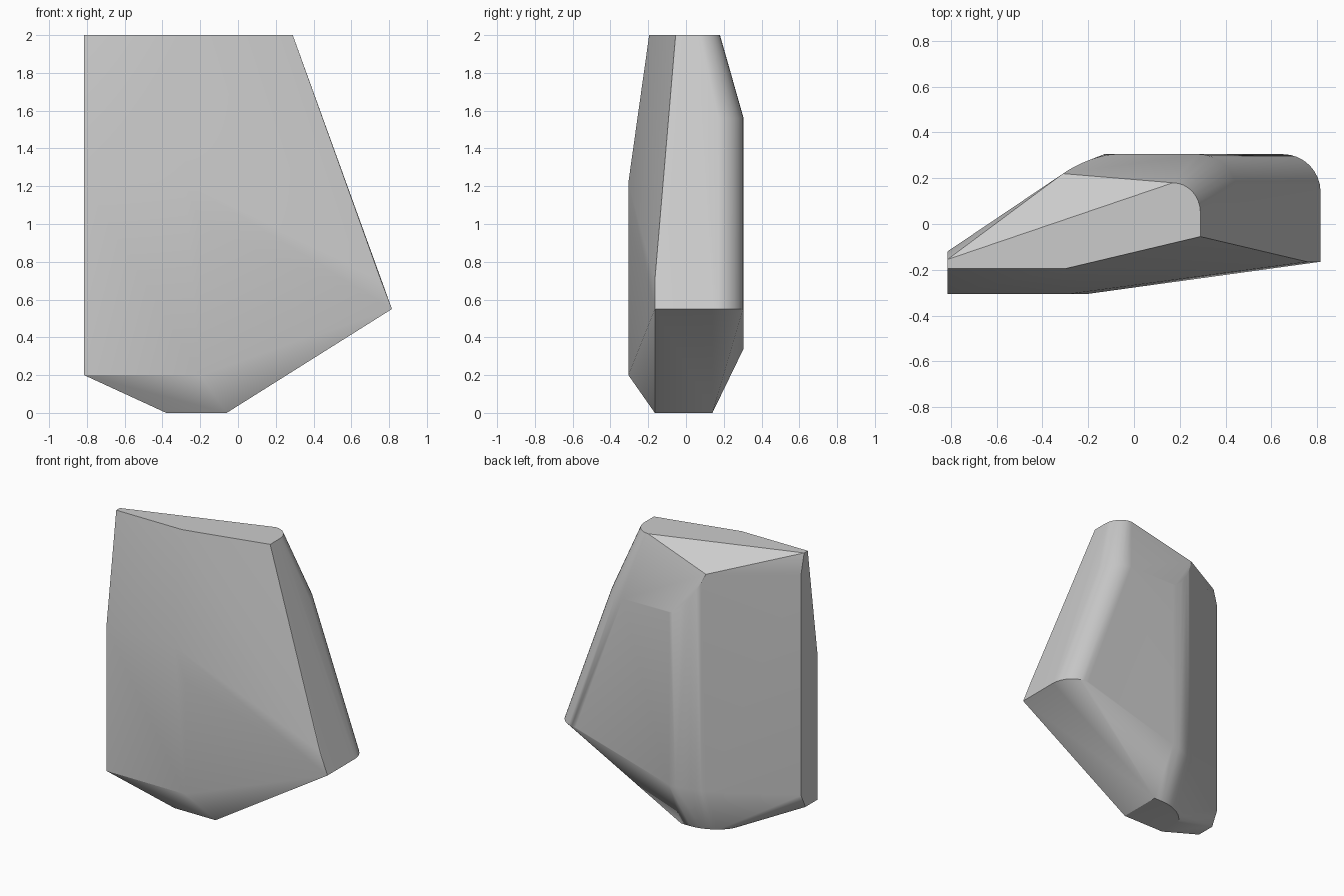
import bpy, bmesh, math
from mathutils import Vector

if "Cube" in bpy.data.objects:
    bpy.data.objects.remove(bpy.data.objects["Cube"], do_unlink=True)


def fillet(start, corner, end, steps=8):
    """Points of a rounded corner between two edges."""
    a, c, b = Vector(start), Vector(corner), Vector(end)
    angles = [math.pi / 2 * i / steps for i in range(steps + 1)]
    return [c + (a - c) * (1 - math.sin(t)) + (b - c) * (1 - math.cos(t)) for t in angles]


left, front, back, foot = -0.815, -0.305, 0.305, -0.165

# Front face and its bevelled lower edge
points = [
    (left, -0.195, 2), (-0.3, -0.195, 2), (0.29, -0.055, 2),
    (left, front, 1.22), (-0.28, front, 1.22), (-0.2, front, 1),
    (left, front, 0.2), (-0.2, front, 0.2),
    (0.757, foot, 0.7), (0.815, foot, 0.55),
]

# Narrow side face
points += [(left, -0.155, 2), (left, -0.12, 1.86), (left, -0.12, 0.3), (left, -0.17, 0.2)]

# Small foot face
points += [(-0.38, foot, 0), (-0.06, foot, 0), (-0.06, 0.14, 0)]
points += fillet((-0.38, 0, 0), (-0.31, 0.14, 0), (-0.13, 0.14, 0))
points.append((-0.13, back, 0.34))

# Rounded back edge along the slanted side
points += fillet((0.29, 0.05, 2), (0.29, 0.18, 2), (0.17, 0.18, 2))
points += fillet((0.448, 0.14, 1.56), (0.448, back, 1.56), (0.28, back, 1.56))
points += fillet((0.815, 0.14, 0.55), (0.815, back, 0.55), (0.65, back, 0.55))

# Rounded back edge along the diagonal side
points += fillet((-0.31, 0.22, 1.857), (-0.19, back, 1.56), (-0.08, back, 1.56))
points += fillet((-0.31, 0.22, 0.32), (-0.19, back, 0.34), (-0.08, back, 0.34))

# Wrap the corners into one solid stone
bm = bmesh.new()
for p in points:
    bm.verts.new(p)
hull = bmesh.ops.convex_hull(bm, input=bm.verts[:])
loose = [v for v in bm.verts if not v.link_faces]
bmesh.ops.delete(bm, geom=loose, context="VERTS")
bmesh.ops.remove_doubles(bm, verts=bm.verts[:], dist=0.002)
bmesh.ops.dissolve_limit(bm, angle_limit=math.radians(1), verts=bm.verts[:], edges=bm.edges[:])
bmesh.ops.recalc_face_normals(bm, faces=bm.faces[:])

mesh = bpy.data.meshes.new("stone")
bm.to_mesh(mesh)
bm.free()
stone = bpy.data.objects.new("stone", mesh)
bpy.context.collection.objects.link(stone)

# Plain grey
grey = bpy.data.materials.new("stone grey")
grey.use_nodes = True
color = (0.6, 0.6, 0.6, 1)
grey.diffuse_color = color
grey.node_tree.nodes["Principled BSDF"].inputs["Base Color"].default_value = color
mesh.materials.append(grey)

# Smooth fillets, crisp outer edges, flat broad faces
bpy.ops.object.select_all(action="DESELECT")
stone.select_set(True)
bpy.context.view_layer.objects.active = stone
bpy.ops.object.shade_smooth_by_angle(angle=math.radians(30))
weighted = stone.modifiers.new("weighted_normals", "WEIGHTED_NORMAL")
weighted.keep_sharp = True
